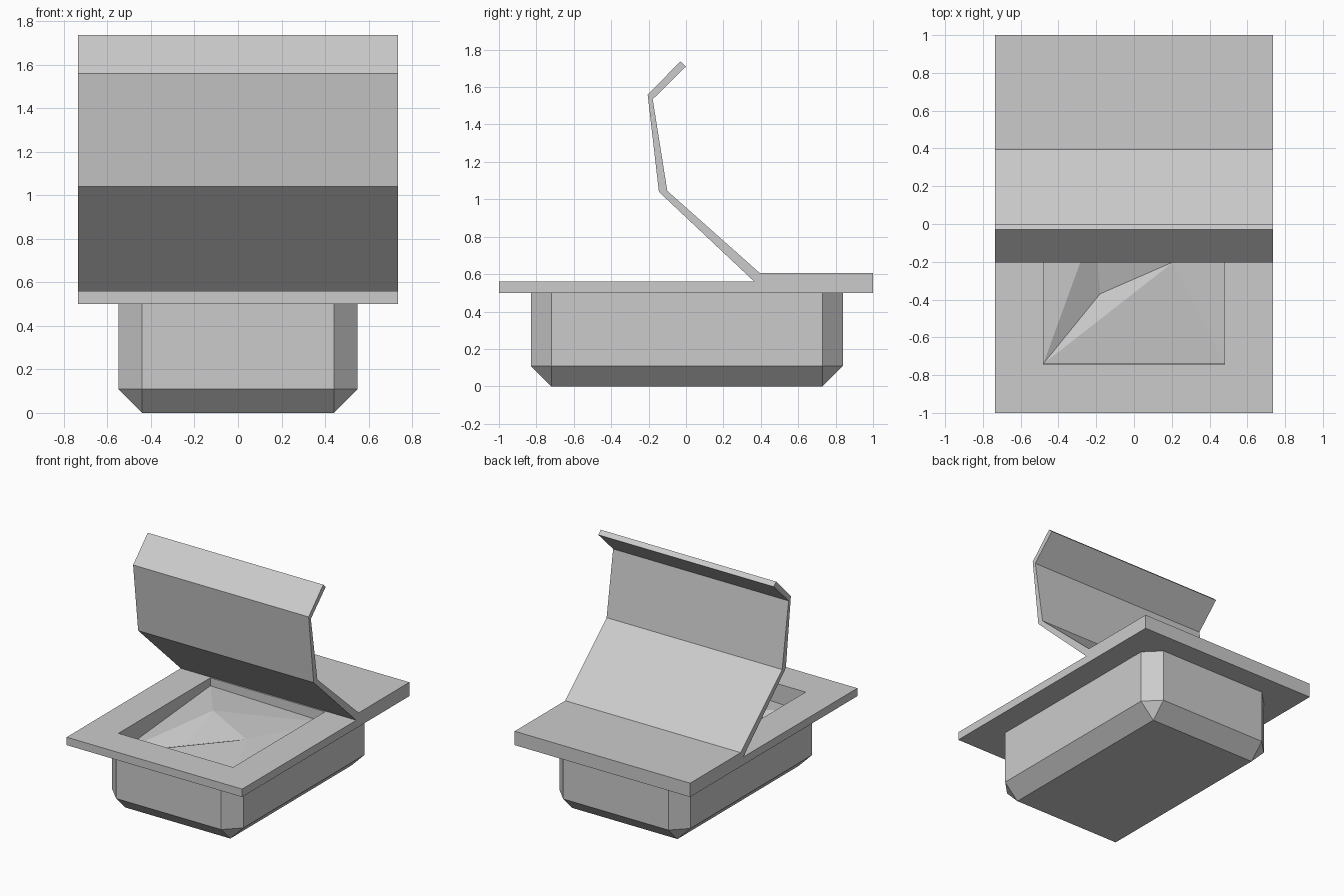
import bpy
import bmesh

if "Cube" in bpy.data.objects:
    bpy.data.objects.remove(bpy.data.objects["Cube"])


def make_mesh(name, verts, faces):
    mesh = bpy.data.meshes.new(name)
    mesh.from_pydata(verts, [], faces)
    bm = bmesh.new()
    bm.from_mesh(mesh)
    bmesh.ops.recalc_face_normals(bm, faces=bm.faces)
    bm.to_mesh(mesh)
    bm.free()
    obj = bpy.data.objects.new(name, mesh)
    bpy.context.collection.objects.link(obj)
    return obj


def box(name, x0, x1, y0, y1, z0, z1):
    verts = [(x, y, z) for z in (z0, z1) for x, y in ((x0, y0), (x1, y0), (x1, y1), (x0, y1))]
    faces = [(0, 1, 2, 3), (4, 5, 6, 7)]
    faces += [(i, (i + 1) % 4, 4 + (i + 1) % 4, 4 + i) for i in range(4)]
    return make_mesh(name, verts, faces)


def carve(obj, cutter):
    mod = obj.modifiers.new("opening", "BOOLEAN")
    mod.operation = "DIFFERENCE"
    mod.solver = "EXACT"
    mod.object = cutter


# Tub: chamfered corners that run into a smaller rectangular base
hx, y0, y1, c = 0.55, -0.83, 0.84, 0.11
base = [(-hx + c, y0 + c), (hx - c, y0 + c), (hx - c, y1 - c), (-hx + c, y1 - c)]
octagon = [(-hx, y0 + c), (-hx + c, y0), (hx - c, y0), (hx, y0 + c),
           (hx, y1 - c), (hx - c, y1), (-hx + c, y1), (-hx, y1 - c)]
verts = [(x, y, 0) for x, y in base]
verts += [(x, y, z) for z in (c, 0.5) for x, y in octagon]
faces = [(0, 1, 2, 3), tuple(range(12, 20))]
for i in range(8):
    j = (i + 1) % 8
    faces.append((4 + i, 4 + j, 12 + j, 12 + i))
for k in range(4):
    faces.append((k, 4 + 2 * k, 5 + 2 * k))
    faces.append((k, 5 + 2 * k, 4 + (2 * k + 2) % 8, (k + 1) % 4))
tub = make_mesh("tub", verts, faces)

# Rim plate and folded lid share one side profile
profile = [(-1, 0.5), (1, 0.5), (1, 0.605), (0.395, 0.605), (-0.10, 1.045),
           (-0.178, 1.535), (0, 1.71), (-0.03, 1.737), (-0.205, 1.56),
           (-0.145, 1.04), (0.365, 0.56), (-1, 0.56)]
n = len(profile)
verts = [(x, y, z) for x in (-0.735, 0.735) for y, z in profile]
faces = [tuple(range(n)), tuple(range(n, 2 * n))]
faces += [(i, (i + 1) % n, n + (i + 1) % n, n + i) for i in range(n)]
rim = make_mesh("rim_and_lid", verts, faces)

# Opening through the rim into the tub
cutter = box("opening_cutter", -0.48, 0.48, -0.745, 0.355, 0.3, 0.563)
cutter.hide_render = True
cutter.hide_set(True)
carve(tub, cutter)
carve(rim, cutter)

# Crumpled contents lying inside the opening
points = [(-0.48, -0.74, 0.41), (-0.18, -0.37, 0.405), (0.21, -0.20, 0.49),
          (-0.21, 0.0, 0.52), (-0.48, 0.355, 0.50), (0.48, 0.355, 0.48),
          (0.48, -0.74, 0.44)]
make_mesh("contents", points, [(0, 1, 3), (0, 2, 1), (1, 2, 3), (0, 3, 4),
                               (3, 5, 4), (2, 5, 3), (2, 6, 5), (0, 6, 2)])
